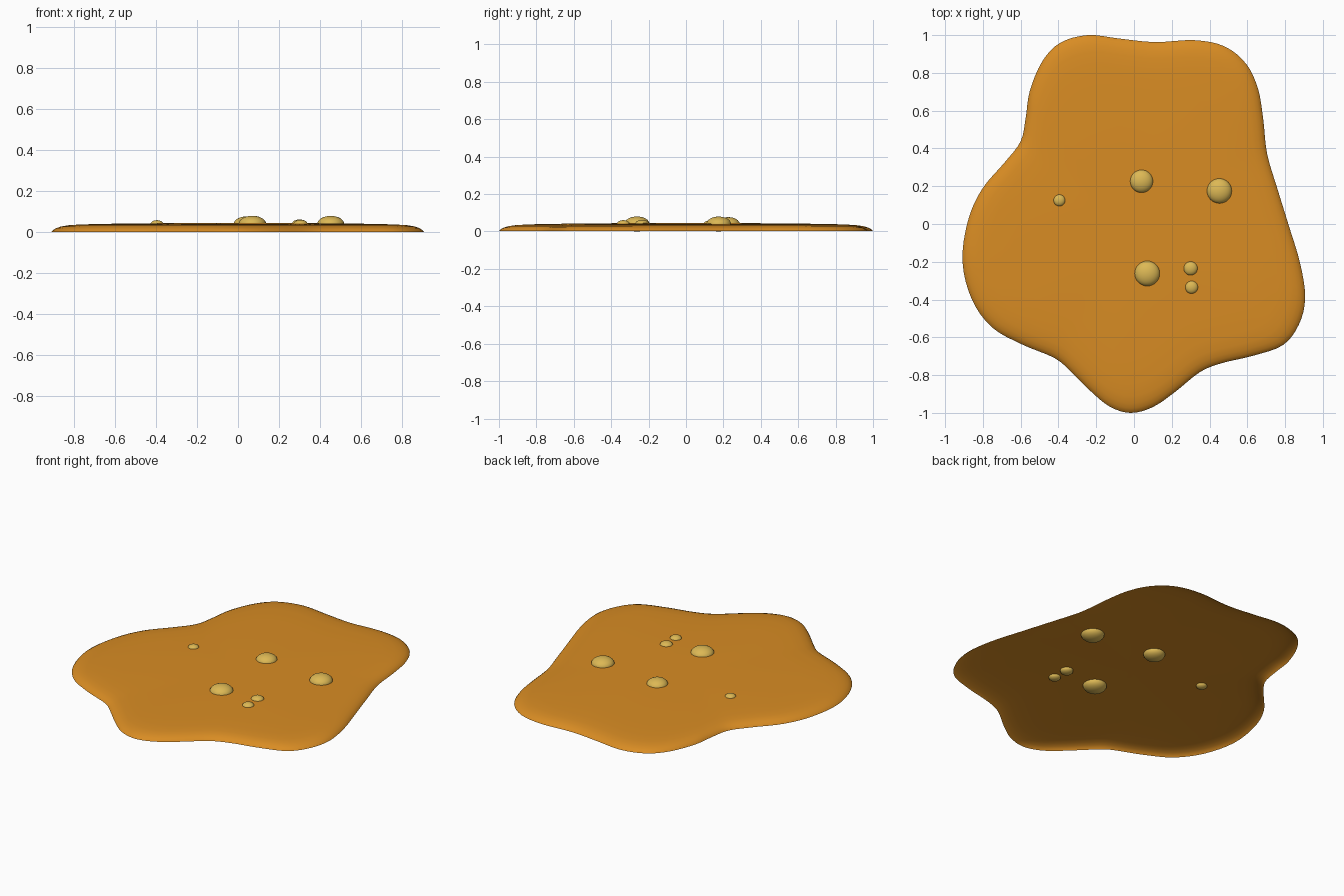
import bpy, bmesh
from mathutils import Vector

if "Cube" in bpy.data.objects:
    bpy.data.objects.remove(bpy.data.objects["Cube"])


def material(name, rgb):
    m = bpy.data.materials.new(name)
    m.diffuse_color = (*rgb, 1)
    m.use_nodes = True
    m.node_tree.nodes["Principled BSDF"].inputs["Base Color"].default_value = m.diffuse_color
    return m


AMBER = material("amber", (0.69, 0.263, 0.017))
GOLD = material("pale gold", (0.72, 0.48, 0.09))

# Puddle outline, clockwise from the back
OUTLINE = [
    (-.245, 1), (-.08, .982), (.11, .963), (.32, .973), (.48, .94), (.595, .846),
    (.657, .714), (.684, .555), (.705, .37), (.76, .184), (.82, -.01), (.88, -.21),
    (.906, -.39), (.874, -.53), (.79, -.64), (.636, -.696), (.46, -.738),
    (.346, -.786), (.214, -.892), (.098, -.97), (-.018, -1), (-.13, -.966),
    (-.235, -.88), (-.33, -.786), (-.42, -.71), (-.594, -.637), (-.752, -.547),
    (-.858, -.4), (-.908, -.2), (-.88, .014), (-.805, .184), (-.684, .327),
    (-.6, .438), (-.573, .565), (-.552, .703), (-.488, .857), (-.393, .958)]
# Cross-section from rim to middle: (scale of outline, height)
SECTION = [(1, .002), (.992, .011), (.975, .02), (.95, .028), (.91, .034),
           (.84, .038), (.7, .041), (.4, .044), (.15, .045)]


def smooth_loop(pts, steps=4):
    """Closed Catmull-Rom curve through the points."""
    out, n = [], len(pts)
    for i in range(n):
        a, b, c, d = (Vector(pts[(i + k) % n]) for k in (-1, 0, 1, 2))
        for s in range(steps):
            t = s / steps
            out.append(.5 * (2 * b + (c - a) * t + (2 * a - 5 * b + 4 * c - d) * t**2
                             + (3 * b - a - 3 * c + d) * t**3))
    return out


def add_object(name, bm, mat):
    mesh = bpy.data.meshes.new(name)
    for f in bm.faces:
        f.smooth = True
    bm.to_mesh(mesh)
    bm.free()
    mesh.materials.append(mat)
    ob = bpy.data.objects.new(name, mesh)
    bpy.context.collection.objects.link(ob)
    return ob


# Puddle: thin domed shell, open underneath
bm = bmesh.new()
loop = smooth_loop(OUTLINE)
n = len(loop)
rings = [[bm.verts.new((p.x * s, p.y * s, z)) for p in loop] for s, z in SECTION]
for lo, hi in zip(rings, rings[1:]):
    for i in range(n):
        j = (i + 1) % n
        bm.faces.new((lo[j], lo[i], hi[i], hi[j]))
top = bm.verts.new((0, 0, .045))
for i in range(n):
    bm.faces.new((rings[-1][(i + 1) % n], rings[-1][i], top))
add_object("puddle", bm, AMBER)

# Bubbles: flattened balls set through the skin (x, y, radius)
for x, y, r in [(.04, .226, .061), (.452, .175, .066), (-.395, .125, .031),
                (.07, -.262, .067), (.3, -.235, .037), (.305, -.335, .034)]:
    bm = bmesh.new()
    bmesh.ops.create_uvsphere(bm, u_segments=32, v_segments=16, radius=r)
    ob = add_object("bubble", bm, GOLD)
    ob.location = (x, y, .04)
    ob.scale = (1, 1, .6)
